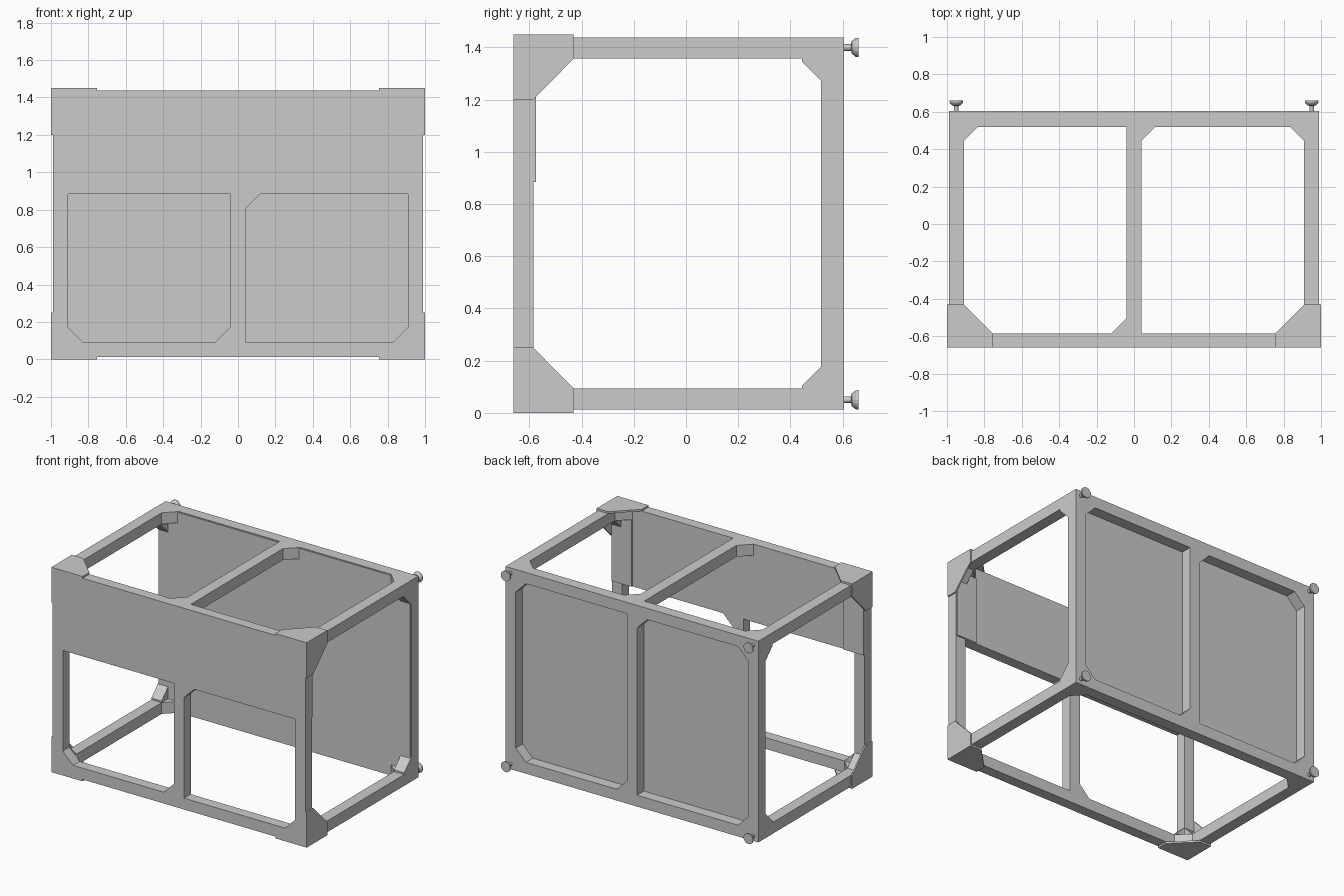
import bpy
import bmesh
from math import pi
from mathutils import Matrix

cube = bpy.data.objects.get("Cube")
if cube:
    bpy.data.objects.remove(cube, do_unlink=True)

# Main dimensions of the frame
X, FRONT, BACK, LOW, TOP = 0.99, -0.66, 0.605, 0.013, 1.437
B = 0.08                      # beam width
XI, FI, BI = X - B, FRONT + B - 0.005, BACK - B
LI, TI = LOW + B, TOP - B
MID = 0.04                    # half width of the centre beams
PANEL_Z = 0.885               # lower edge of the front panel


def finish(name, bm):
    bmesh.ops.recalc_face_normals(bm, faces=bm.faces)
    mesh = bpy.data.meshes.new(name)
    bm.to_mesh(mesh)
    bm.free()
    obj = bpy.data.objects.new(name, mesh)
    bpy.context.collection.objects.link(obj)
    return obj


def prism(name, axis, points, start, end):
    """Extrude a 2D outline along the given axis."""
    place = {"x": lambda u, v, w: (w, u, v),
             "y": lambda u, v, w: (u, w, v),
             "z": lambda u, v, w: (u, v, w)}[axis]
    bm = bmesh.new()
    face = bm.faces.new([bm.verts.new(place(u, v, start)) for u, v in points])
    ext = bmesh.ops.extrude_face_region(bm, geom=[face])
    shift = place(0, 0, end - start)
    moved = [g for g in ext["geom"] if isinstance(g, bmesh.types.BMVert)]
    bmesh.ops.translate(bm, verts=moved, vec=shift)
    return finish(name, bm)


def box(name, x, y, z):
    outline = [(x[0], y[0]), (x[1], y[0]), (x[1], y[1]), (x[0], y[1])]
    return prism(name, "z", outline, *z)


def gusset(name, axis, u, v, du, dv, span, lip=0.0):
    """Corner brace at (u, v) reaching along the signs du and dv."""
    leg = 0.08
    points = [(u, v), (u + du * leg, v), (u, v + dv * (leg + lip))]
    if lip:
        points.insert(2, (u + du * leg, v + dv * lip))
    prism(name, axis, points, *span)


front_y, back_y = (FRONT, FI), (BI, BACK)
low_z, top_z = (LOW, LI), (TI, TOP)

# Rails along the width, and centre beams
for label, y in (("front", front_y), ("back", back_y)):
    box(label + "_lower_rail", (-X, X), y, low_z)
    box(label + "_upper_rail", (-X, X), y, top_z)
    box(label + "_centre_post", (-MID, MID), y, (LI, TI))
box("top_centre_beam", (-MID, MID), (FI, BI), top_z)

# Corner posts and side rails
for side, s in (("right", -1), ("left", 1)):
    x = sorted((s * XI, s * X))
    box(side + "_front_post", x, front_y, (LI, TI))
    box(side + "_back_post", x, back_y, (LI, TI))
    for level, z in (("lower", low_z), ("upper", top_z)):
        box(f"{side}_{level}_rail", x, (FI, BI), z)

# Panels, with tabs behind the front corner posts
box("front_panel", (-XI, XI), front_y, (PANEL_Z, TI))
box("back_panel", (0.005 - X, X - 0.005), (BI - 0.007, BI + 0.003),
    (LOW + 0.005, TOP - 0.005))
for side, s in (("right", -1), ("left", 1)):
    box(side + "_panel_tab", sorted((s * 0.83, s * (X - 0.003))),
        (FI - 0.01, FI + 0.01), (PANEL_Z, TI))

# Braces in the outer corners of every face
for side, s in (("right", -1), ("left", 1)):
    x = sorted((s * XI, s * X))
    for level, z, dz, span in (("lower", LI, 1, low_z), ("upper", TI, -1, top_z)):
        name = f"{side}_{level}_"
        gusset(name + "back_face_brace", "y", s * XI, z, -s, dz, back_y)
        gusset(name + "back_side_brace", "x", BI, z, -1, dz, x, 0.012)
        gusset(name + "front_side_brace", "x", FI, z, 1, dz, x)
        gusset(name + "back_flat_brace", "z", s * XI, BI, -s, -1, span)
        gusset(name + "front_flat_brace", "z", s * XI, FI, -s, 1, span)
    gusset(side + "_front_face_brace", "y", s * XI, LI, -s, 1, front_y)

# Braces at the centre beams, on opposite sides at each end
gusset("front_centre_lower_brace", "y", -MID, LI, -1, 1, front_y)
gusset("front_centre_upper_brace", "y", MID, PANEL_Z, 1, -1, front_y)
gusset("back_centre_lower_brace", "y", MID, LI, 1, 1, back_y)
gusset("back_centre_upper_brace", "y", -MID, TI, -1, -1, back_y)
gusset("top_centre_front_brace", "z", -MID, FI, -1, 1, top_z)
gusset("top_centre_back_brace", "z", MID, BI, 1, -1, top_z)

# Thin cover plates wrapping the four front corners
for side, s in (("right", -1), ("left", 1)):
    flat = [(s, FRONT), (s, -0.43), (s * XI, -0.43),
            (s * 0.755, FI), (s * 0.755, FRONT)]
    for level, edge, dz, outer in (("lower", LOW, 1, 0.0), ("upper", TOP, -1, 1.45)):
        prism(f"{side}_{level}_flat_plate", "z", flat, edge, outer)
        upright = [(FRONT, edge), (-0.43, edge), (-0.43, edge + dz * B),
                   (FI, edge + dz * 0.237), (FRONT, edge + dz * 0.237)]
        prism(f"{side}_{level}_side_plate", "x", upright, s * X, s)

# Turned feet on the back corners
profile = [(0.0, 0.0), (0.013, 0.0), (0.013, 0.027), (0.024, 0.03),
           (0.036, 0.045), (0.037, 0.056), (0.0, 0.056)]
for side, s in (("right", -1), ("left", 1)):
    for level, z in (("lower", 0.05), ("upper", 1.4)):
        bm = bmesh.new()
        verts = [bm.verts.new((r, h, 0)) for r, h in profile]
        edges = [bm.edges.new(pair) for pair in zip(verts, verts[1:])]
        bmesh.ops.spin(bm, geom=verts + edges, cent=(0, 0, 0), axis=(0, 1, 0),
                       angle=2 * pi, steps=16, use_duplicate=False)
        bmesh.ops.remove_doubles(bm, verts=bm.verts, dist=0.0005)
        bmesh.ops.transform(bm, verts=bm.verts,
                            matrix=Matrix.Translation((s * 0.95, BACK, z)))
        finish(f"{side}_{level}_foot", bm)
